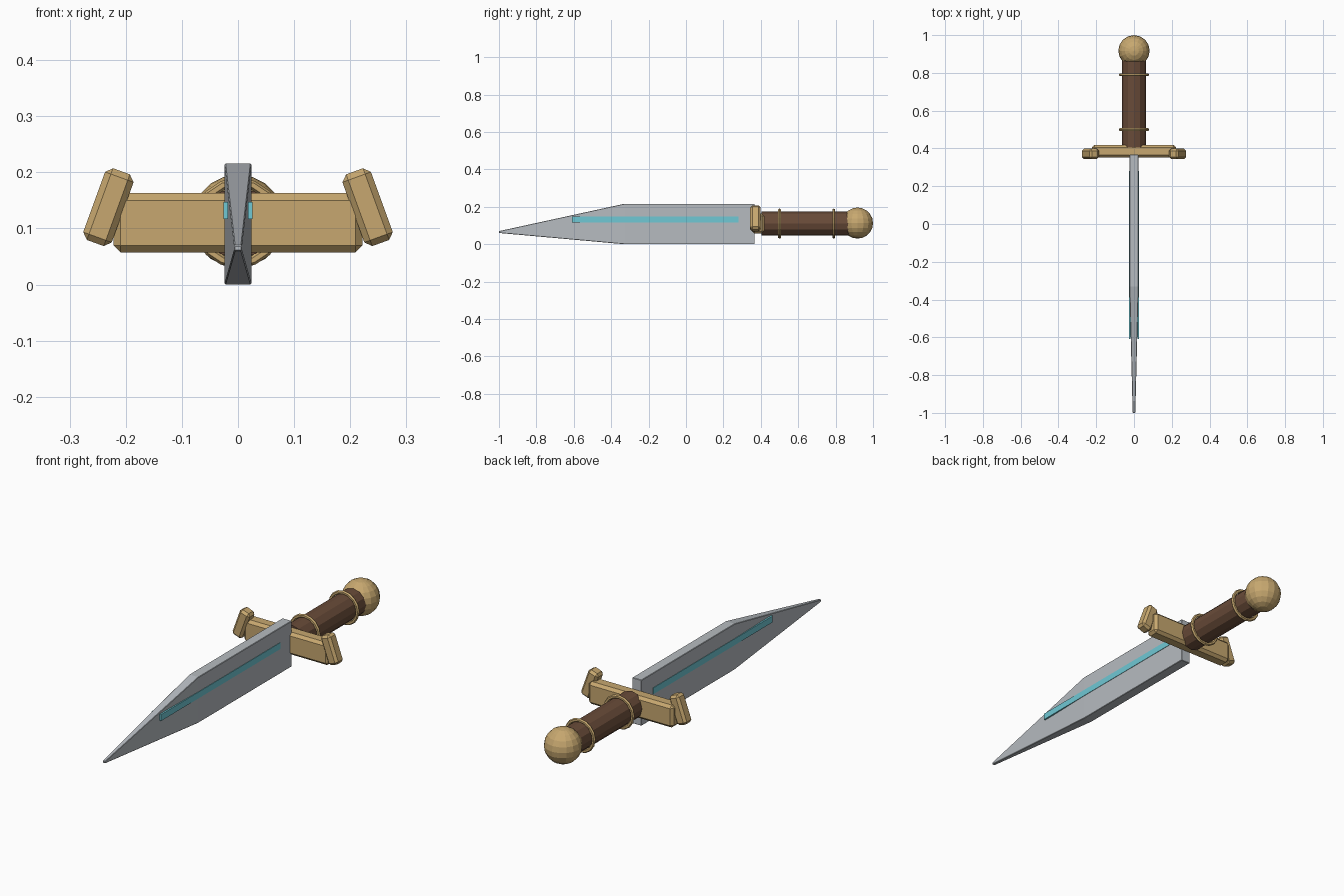
import bpy, bmesh
from math import radians
from mathutils import Matrix

cube = bpy.data.objects.get("Cube")
if cube:
    bpy.data.objects.remove(cube, do_unlink=True)


def material(name, rgb):
    m = bpy.data.materials.new(name)
    m.use_nodes = True
    m.diffuse_color = (*rgb, 1)
    m.node_tree.nodes["Principled BSDF"].inputs["Base Color"].default_value = (*rgb, 1)
    return m


gold = material("warm_gold", (0.57, 0.39, 0.16))
brown = material("brown_leather", (0.14, 0.07, 0.04))
steel = material("pale_steel", (0.47, 0.50, 0.53))
cyan = material("cyan_inlay", (0.16, 0.58, 0.66))

AXIS_Z = 0.11                                # height of the grip's centre line
ALONG_Y = Matrix.Rotation(radians(90), 4, 'X')


def finish(name, bm, mat):
    bmesh.ops.recalc_face_normals(bm, faces=bm.faces)
    mesh = bpy.data.meshes.new(name)
    bm.to_mesh(mesh)
    bm.free()
    mesh.materials.append(mat)
    obj = bpy.data.objects.new(name, mesh)
    bpy.context.collection.objects.link(obj)
    return obj


def bevel(obj, width, segments=1):
    mod = obj.modifiers.new("edge_bevel", 'BEVEL')
    mod.width = width
    mod.segments = segments
    return obj


def box(name, size, centre, mat, tilt=0):
    bm = bmesh.new()
    bmesh.ops.create_cube(bm, size=1, matrix=Matrix.Translation(centre)
                          @ Matrix.Rotation(radians(tilt), 4, 'Y')
                          @ Matrix.Diagonal((*size, 1)))
    return finish(name, bm, mat)


# Blade: cross-sections as (y, half width, bottom, top), bridged lengthwise
bm = bmesh.new()
rings = []
for y, w, low, high in ((0.367, 0.024, 0, 0.216),
                        (-0.33, 0.024, 0, 0.216),
                        (-1.0, 0.007, 0.06, 0.07)):
    rings.append([bm.verts.new((x, y, z)) for x, z in
                  ((-w, low), (w, low), (w, high), (-w, high))])
for a, b in zip(rings, rings[1:]):
    for i in range(4):
        j = (i + 1) % 4
        bm.faces.new((a[i], a[j], b[j], b[i]))
bm.faces.new(rings[0])
bm.faces.new(rings[-1])
bevel(finish("blade", bm, steel), 0.002)

# Crossguard, with mirrored tilted ends and blade inlays
bevel(box("crossguard", (0.444, 0.066, 0.106), (0, 0.386, AXIS_Z), gold), 0.013)
for side, s in (("left", 1), ("right", -1)):
    bevel(box(side + "_guard_end", (0.054, 0.055, 0.136),
              (s * 0.231, 0.371, 0.138), gold, tilt=-20 * s), 0.011)
    box(side + "_blade_inlay", (0.008, 0.89, 0.03),
        (s * 0.022, -0.165, 0.132), cyan)

# Faceted grip
bm = bmesh.new()
bmesh.ops.create_cone(bm, cap_ends=True, segments=12, radius1=0.0635,
                      radius2=0.0635, depth=0.48,
                      matrix=Matrix.Translation((0, 0.645, AXIS_Z)) @ ALONG_Y)
finish("grip", bm, brown)

# Grip rings
for name, y in (("front_grip_ring", 0.5), ("rear_grip_ring", 0.79)):
    bpy.ops.mesh.primitive_torus_add(major_segments=16, minor_segments=6,
                                     major_radius=0.072, minor_radius=0.0085,
                                     location=(0, y, AXIS_Z),
                                     rotation=(radians(90), 0, 0))
    ring = bpy.context.object
    ring.name = name
    ring.data.materials.append(gold)

# Pommel
bm = bmesh.new()
bmesh.ops.create_uvsphere(bm, u_segments=16, v_segments=10, radius=0.083,
                          matrix=Matrix.Translation((0, 0.917, 0.113)))
finish("pommel", bm, gold)
